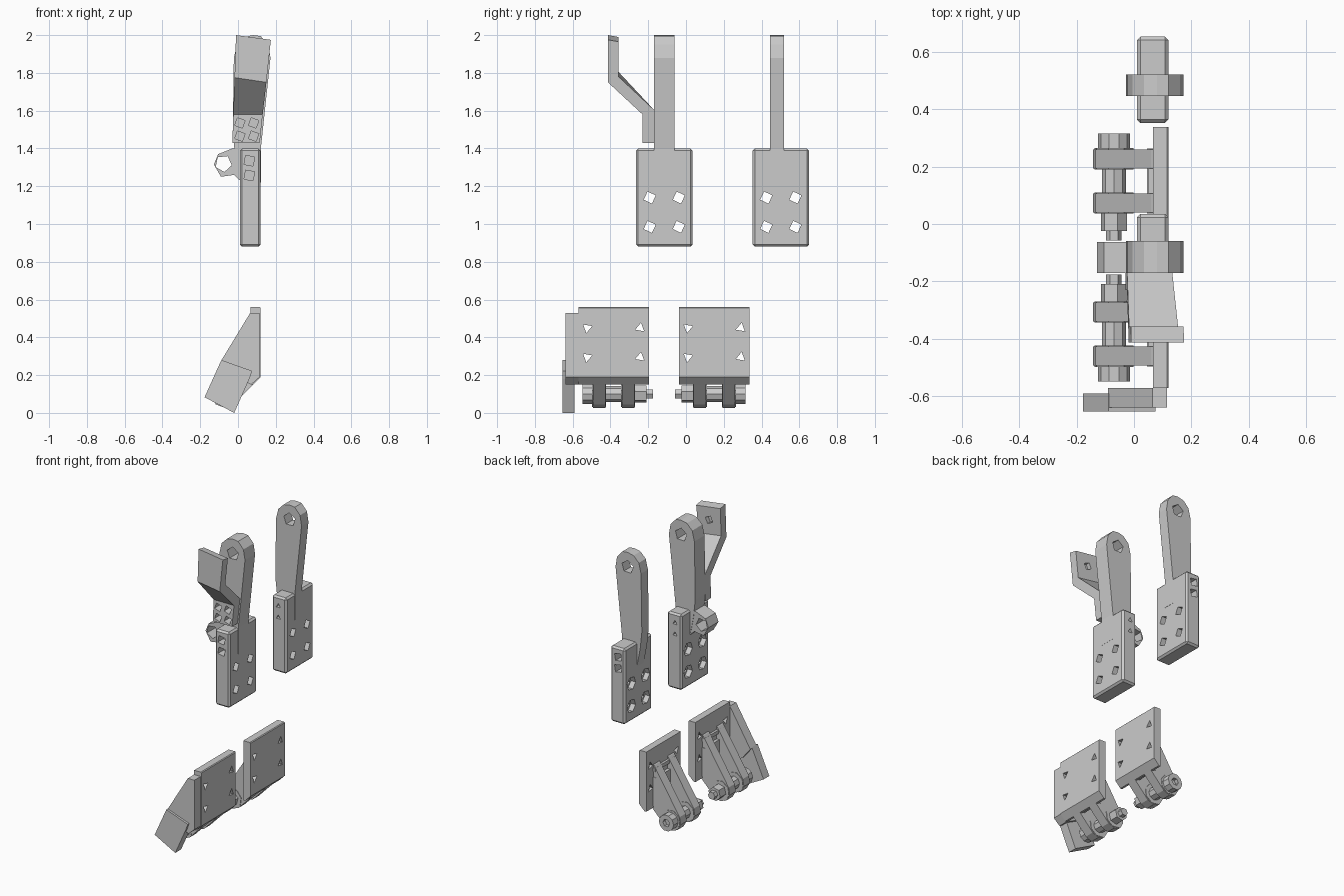
import bpy, bmesh, math
from mathutils import Vector

if "Cube" in bpy.data.objects:
    bpy.data.objects.remove(bpy.data.objects["Cube"])


def place(axis, u, v, w):
    # profile coordinates (u, v) with depth w along the axis
    return Vector((w, u, v)) if axis == 'X' else Vector((u, w, v))


def prism(name, pts, axis, a, b, bevel=0):
    bm = bmesh.new()
    face = bm.faces.new([bm.verts.new(place(axis, u, v, a)) for u, v in pts])
    res = bmesh.ops.extrude_face_region(bm, geom=[face])
    move = place(axis, 0, 0, b - a)
    bmesh.ops.translate(bm, vec=move, verts=[e for e in res['geom'] if isinstance(e, bmesh.types.BMVert)])
    bmesh.ops.recalc_face_normals(bm, faces=bm.faces[:])
    if bevel:
        bmesh.ops.bevel(bm, geom=bm.edges[:], offset=bevel, segments=1, affect='EDGES')
    me = bpy.data.meshes.new(name)
    bm.to_mesh(me)
    bm.free()
    ob = bpy.data.objects.new(name, me)
    bpy.context.collection.objects.link(ob)
    return ob


def ngon(u, v, r, n, start=0.0):
    return [(u + r * math.cos(math.radians(start) + 2 * math.pi * i / n),
             v + r * math.sin(math.radians(start) + 2 * math.pi * i / n)) for i in range(n)]


def rect(u0, u1, v0, v1):
    return [(u0, v0), (u1, v0), (u1, v1), (u0, v1)]


def cut(ob, pts, axis, a, b):
    tool = prism("hole_cutter", pts, axis, a, b)
    tool.hide_render = True
    m = ob.modifiers.new("hole", 'BOOLEAN')
    m.operation, m.solver, m.object = 'DIFFERENCE', 'EXACT', tool
    bpy.context.view_layer.objects.active = ob
    bpy.ops.object.modifier_apply(modifier=m.name)
    bpy.data.objects.remove(tool, do_unlink=True)


ARM = [(0.121, 1.22), (0.121, 1.40), (0.172, 1.88), (0.16, 1.95), (0.12, 1.995), (0.08, 2.0),
       (0.035, 1.99), (-0.005, 1.95), (-0.022, 1.88), (-0.028, 1.48), (-0.015, 1.36), (0.012, 1.22)]


def upper_assembly(side, yc, arm0, arm1, out):
    # mounting block with four stepped holes
    block = prism(side + "_mount_block", rect(yc - 0.15, yc + 0.15, 0.88, 1.40), 'X', 0.01, 0.12, 0.012)
    for dy in (-0.077, 0.077):
        for z in (0.985, 1.14):
            cut(block, ngon(yc + dy, z, 0.034, 4, 20), 'X', -0.1, 0.2)
            cut(block, ngon(yc + dy, z, 0.046, 6, 10), 'X', -0.1, 0.045)
    # cross bolt holes: square outside, small triangle inside
    for z in (1.257, 1.335):
        y = yc + out * 0.15
        cut(block, ngon(0.06, z, 0.034, 4, 35), 'Y', *sorted((y + out * 0.05, y - out * 0.06)))
        y = yc - out * 0.15
        cut(block, ngon(0.06, z, 0.018, 3, 90), 'Y', *sorted((y - out * 0.05, y + out * 0.04)))
    # tall arm with pivot eye
    arm = prism(side + "_arm", ARM, 'Y', arm0, arm1)
    cut(arm, ngon(0.08, 1.9, 0.045, 5, 20), 'Y', arm0 - 0.1, arm1 + 0.1)


upper_assembly("front", -0.115, -0.17, -0.06, -1)
upper_assembly("rear", 0.502, 0.445, 0.52, 1)

# small eye on the back edge of the front arm
eye = prism("arm_eye", [(0.011, 1.40), (-0.03, 1.40), (-0.105, 1.37), (-0.128, 1.315),
                        (-0.09, 1.25), (-0.02, 1.26), (0.011, 1.23)], 'Y', -0.17, -0.062)
cut(eye, ngon(-0.077, 1.32, 0.045, 5, 60), 'Y', -0.3, 0.1)

# cranked bracket, widening upwards
bracket = prism("cranked_bracket", [(-0.17, 1.43), (-0.17, 1.605), (-0.357, 1.795), (-0.357, 1.98),
                                    (-0.413, 1.99), (-0.413, 1.765), (-0.23, 1.58), (-0.23, 1.43)], 'X', 0, 1)
for v in bracket.data.vertices:
    h = v.co.z - 1.43
    left, right = -0.03 + 0.035 * h, 0.115 + 0.105 * h
    v.co.z += 0.01 - 0.025 * v.co.x if h > 0.3 else 0
    v.co.x = left + (right - left) * v.co.x
for x in (0.01, 0.083):
    for z in (1.465, 1.535):
        cut(bracket, ngon(x, z, 0.03, 4, 25), 'Y', -0.3, -0.172)
cut(bracket, ngon(0.075, 1.89, 0.03, 4, 20), 'Y', -0.385, -0.3)

LUG = [(0.07, 0.45), (0.06, 0.44)] + [(-0.07 + 0.073 * math.cos(math.radians(a)),
      0.1 + 0.073 * math.sin(math.radians(a))) for a in (150, 190, 230, 270, 310)] + [(0.08, 0.15)]


def lower_assembly(side, yc, s):
    # wall plate with sloped bottom edge and four small holes
    plate = prism(side + "_wall_plate", [(0.066, 0.56), (0.115, 0.56), (0.12, 0.555), (0.12, 0.19),
                                         (0.08, 0.15), (0.066, 0.15)], 'Y', yc - 0.187, yc + 0.187)
    for k in (-1, 1):
        for z in (0.295, 0.45):
            cut(plate, ngon(yc + k * 0.14, z, 0.028, 3, 90 + k * 90 + 20), 'X', 0, 0.2)

    def across(name, pts, a, b):
        return prism(side + name, pts, 'Y', *sorted((yc + s * a, yc + s * b)))

    # raised pad behind the plate, with a shallow cross rib
    across("_back_pad", rect(0.045, 0.07, 0.16, 0.36), -0.113, 0.113)
    across("_cross_rib", rect(0.05, 0.07, 0.40, 0.425), -0.113, 0.113)
    # two hinge lugs and their washers
    for n, k in (("_outer", -0.077), ("_inner", 0.077)):
        across(n + "_lug", LUG, k - 0.033, k + 0.033)
        for e in (-0.037, 0.033):
            across(n + "_washer", ngon(-0.07, 0.1, 0.07, 8, 15), k + e, k + e + 0.004)
    # bolt: head with socket, spacer, nut and tip
    head = across("_bolt_head", ngon(-0.07, 0.1, 0.056, 10), -0.165, -0.113)
    cut(head, ngon(-0.07, 0.1, 0.026, 6), 'Y', *sorted((yc - s * 0.2, yc - s * 0.14)))
    across("_spacer", ngon(-0.07, 0.1, 0.042, 8), -0.045, 0.045)
    across("_nut", ngon(-0.07, 0.1, 0.047, 6, 15), 0.113, 0.175)
    across("_bolt_tip", ngon(-0.07, 0.1, 0.027, 6), 0.17, 0.207)


lower_assembly("front", -0.383, 1)
lower_assembly("rear", 0.15, -1)

# side gusset and angled foot pad
prism("side_gusset", [(0.065, 0.53), (0.115, 0.53), (0.115, 0.19), (0.07, 0.15), (-0.03, 0.2),
                      (-0.09, 0.275)], 'Y', -0.638, -0.57)
prism("foot_pad", [(-0.088, 0.28), (0.075, 0.222), (0.06, 0.18), (-0.02, 0.0), (-0.177, 0.083)],
      'Y', -0.653, -0.59)
